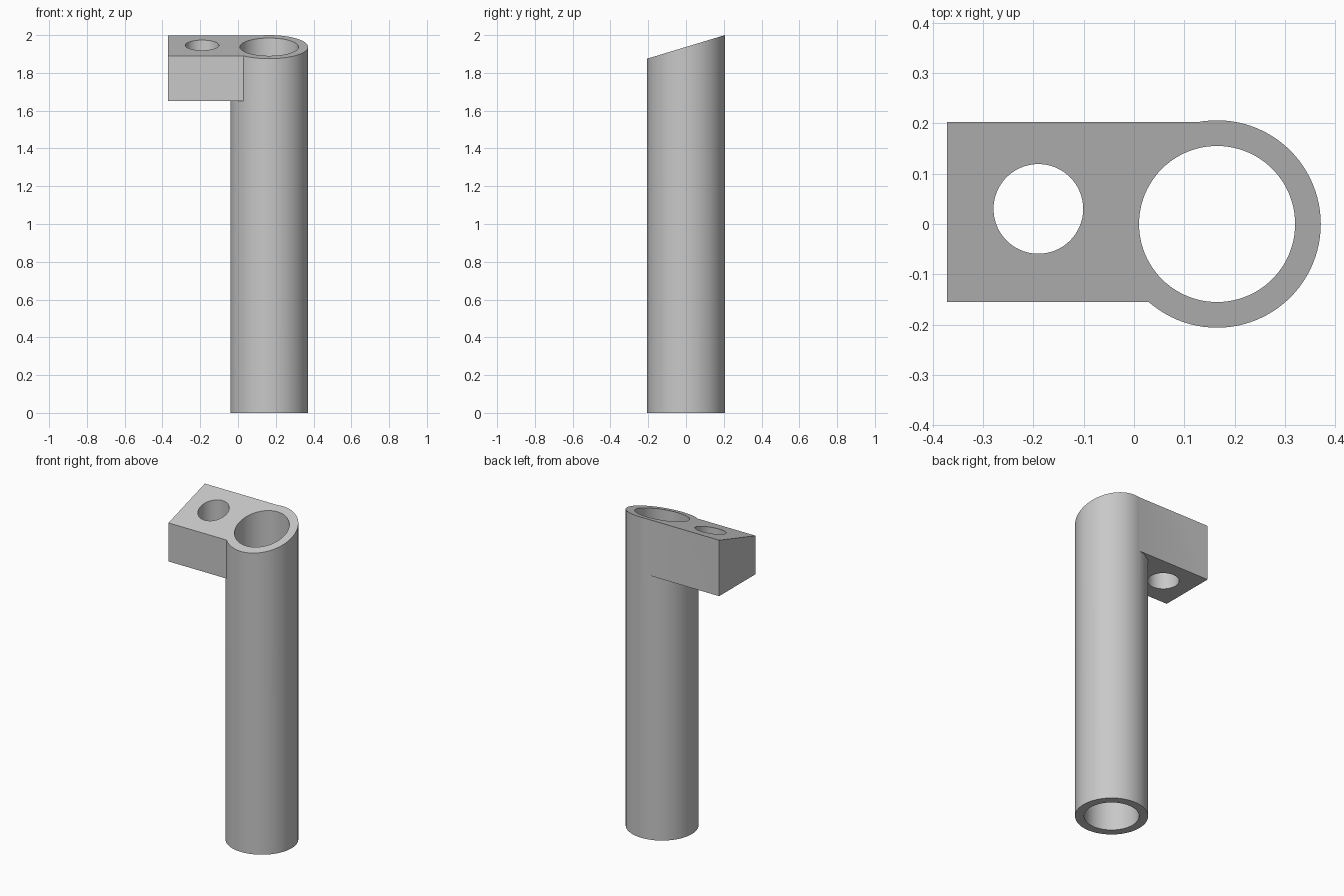
import bpy
import bmesh
from mathutils import Matrix

cube = bpy.data.objects.get("Cube")
if cube:
    bpy.data.objects.remove(cube, do_unlink=True)

TUBE_X, TUBE_R, BORE_R = 0.165, 0.206, 0.155
HOLE_X, HOLE_Y, HOLE_R = -0.19, 0.03, 0.089
MID_TOP, SLOPE = 1.9375, 0.303

grey = bpy.data.materials.new("plain grey")
grey.use_nodes = True
colour = (0.58, 0.58, 0.58, 1)
grey.diffuse_color = colour
grey.node_tree.nodes["Principled BSDF"].inputs["Base Color"].default_value = colour


def add_object(name, bm):
    bmesh.ops.recalc_face_normals(bm, faces=bm.faces)
    mesh = bpy.data.meshes.new(name)
    bm.to_mesh(mesh)
    bm.free()
    mesh.materials.append(grey)
    obj = bpy.data.objects.new(name, mesh)
    bpy.context.collection.objects.link(obj)
    return obj


def cylinder(name, x, y, radius, z0, z1):
    bm = bmesh.new()
    bmesh.ops.create_cone(bm, cap_ends=True, segments=96, radius1=radius,
                          radius2=radius, depth=z1 - z0,
                          matrix=Matrix.Translation((x, y, (z0 + z1) / 2)))
    return add_object(name, bm)


def box(name, low, high, bottom_slope=0):
    bm = bmesh.new()
    bmesh.ops.create_cube(bm, size=1)
    for v in bm.verts:
        at_bottom = v.co.z < 0
        for i in range(3):
            v.co[i] = low[i] if v.co[i] < 0 else high[i]
        if at_bottom:
            v.co.z += bottom_slope * v.co.y
    return add_object(name, bm)


def combine(target, tool, operation):
    tool.hide_render = True
    bpy.context.view_layer.objects.active = target
    mod = target.modifiers.new(operation.lower(), "BOOLEAN")
    mod.operation = operation
    mod.solver = "EXACT"
    mod.object = tool
    bpy.ops.object.modifier_apply(modifier=mod.name)
    bpy.data.objects.remove(tool, do_unlink=True)


# Upright tube with a side lug
body = cylinder("tube_with_lug", TUBE_X, 0, TUBE_R, 0, 2.3)
lug = box("lug", (-0.371, -0.155, 1.65), (TUBE_X, 0.203, 2.2))
combine(body, lug, "UNION")

# Main bore and the smaller lug hole
combine(body, cylinder("bore", TUBE_X, 0, BORE_R, -0.2, 2.5), "DIFFERENCE")
combine(body, cylinder("lug_hole", HOLE_X, HOLE_Y, HOLE_R, 1.4, 2.5), "DIFFERENCE")

# Sloping top cut, rising toward the back
top_cut = box("top_cut", (-1, -1, MID_TOP), (1, 1, 3), SLOPE)
combine(body, top_cut, "DIFFERENCE")

# Smooth round walls, sharp rims
bpy.ops.object.select_all(action="DESELECT")
body.select_set(True)
bpy.context.view_layer.objects.active = body
bpy.ops.object.shade_smooth_by_angle(angle=0.35)
